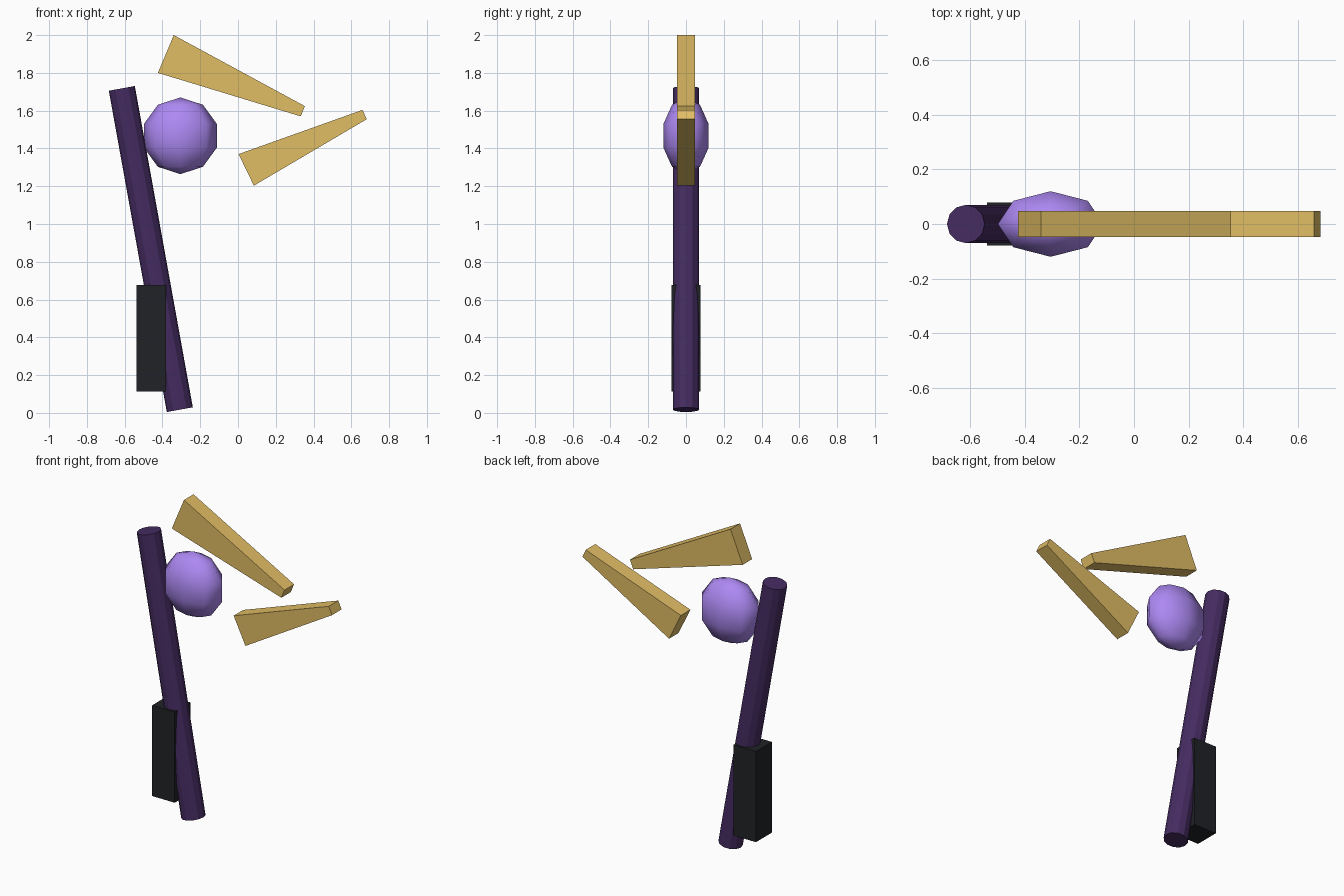
import bpy, bmesh
from mathutils import Vector, Matrix

if "Cube" in bpy.data.objects:
    bpy.data.objects.remove(bpy.data.objects["Cube"])


def material(name, rgb):
    m = bpy.data.materials.new(name)
    m.diffuse_color = (*rgb, 1)
    m.use_nodes = True
    m.node_tree.nodes["Principled BSDF"].inputs["Base Color"].default_value = m.diffuse_color
    return m


def add_object(name, bm, mat, smooth=False):
    bmesh.ops.recalc_face_normals(bm, faces=bm.faces)
    for f in bm.faces:
        f.smooth = smooth
    me = bpy.data.meshes.new(name)
    bm.to_mesh(me)
    bm.free()
    me.materials.append(mat)
    ob = bpy.data.objects.new(name, me)
    bpy.context.collection.objects.link(ob)
    return ob


def slab(name, profile, half, mat):
    """Extrude an x-z outline symmetrically along y."""
    bm = bmesh.new()
    face = bm.faces.new([bm.verts.new((x, -half, z)) for x, z in profile])
    ext = bmesh.ops.extrude_face_region(bm, geom=[face])
    verts = [v for v in ext["geom"] if isinstance(v, bmesh.types.BMVert)]
    bmesh.ops.translate(bm, verts=verts, vec=(0, 2 * half, 0))
    return add_object(name, bm, mat)


purple = material("dark_purple", (0.06, 0.025, 0.12))
violet = material("violet", (0.42, 0.25, 0.9))
gold = material("gold", (0.75, 0.51, 0.13))
black = material("black", (0.014, 0.016, 0.019))

# Leaning shaft
low, high = Vector((-0.308, 0, 0.017)), Vector((-0.615, 0, 1.718))
axis = high - low
bm = bmesh.new()
bmesh.ops.create_cone(bm, cap_ends=True, segments=12, radius1=0.07, radius2=0.07,
                      depth=axis.length)
rot = Vector((0, 0, 1)).rotation_difference(axis).to_matrix().to_4x4()
bm.transform(Matrix.Translation((low + high) / 2) @ rot)
add_object("shaft", bm, purple)

# Grip block around the lower shaft
slab("grip", [(-0.538, 0.112), (-0.382, 0.112), (-0.382, 0.678), (-0.538, 0.678)],
     0.078, black)

# Flattened orb beside the shaft
bm = bmesh.new()
bmesh.ops.create_uvsphere(bm, u_segments=8, v_segments=5, radius=1)
bm.transform(Matrix.Translation((-0.305, 0, 1.467)) @ Matrix.Diagonal((0.203, 0.126, 0.203, 1)))
add_object("orb", bm, violet, smooth=True)

# Two tapering blades
slab("upper_blade", [(-0.34, 2.0), (-0.424, 1.80), (0.332, 1.57), (0.354, 1.624)],
     0.047, gold)
slab("lower_blade", [(0.003, 1.37), (0.084, 1.203), (0.682, 1.555), (0.659, 1.604)],
     0.047, gold)
